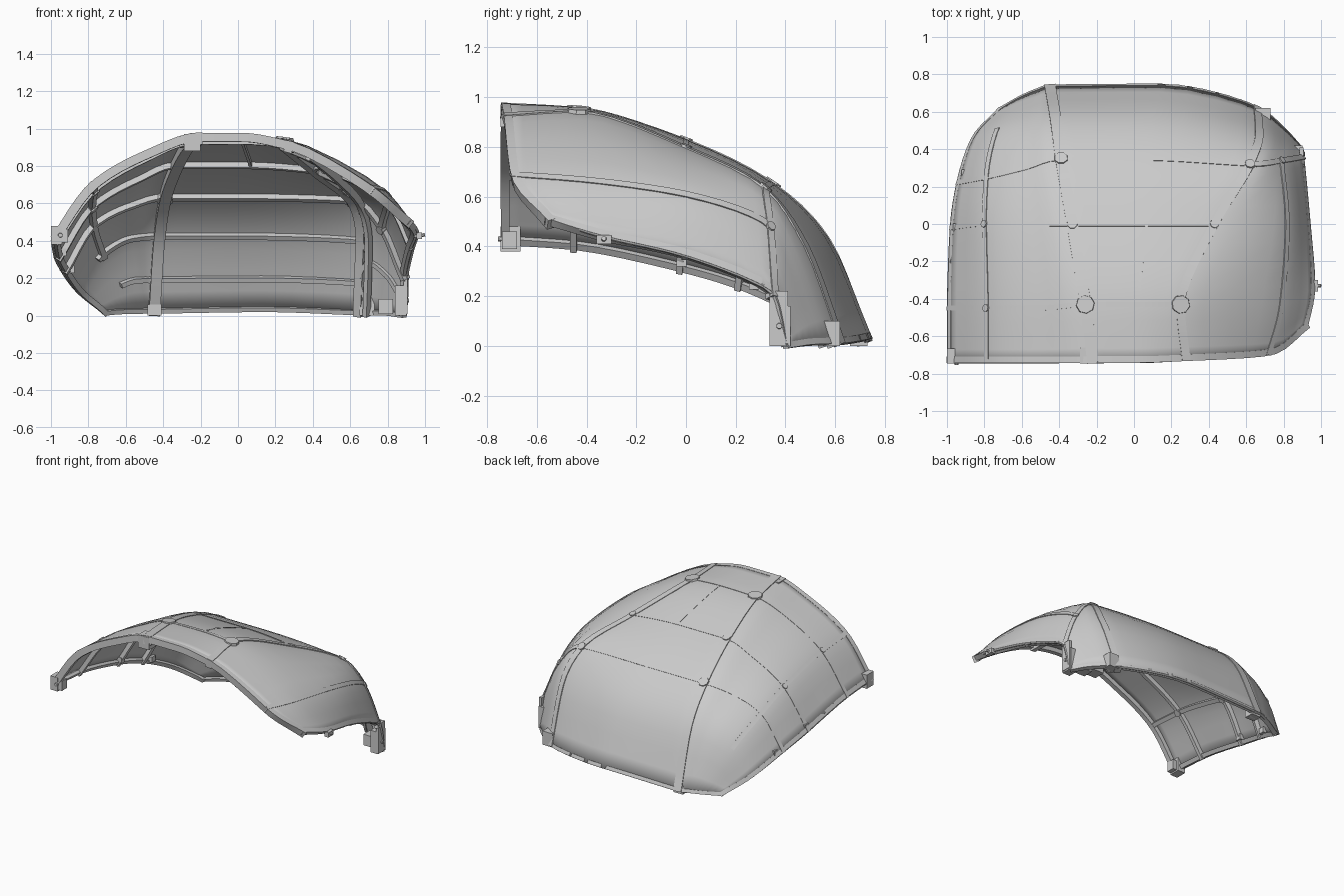
import bpy, bmesh, math
from mathutils import Vector, Matrix

if "Cube" in bpy.data.objects:
    bpy.data.objects.remove(bpy.data.objects["Cube"])

# Guide curves, left edge to right edge; each runs from the front rim to the back rim
GUIDES = [
    [(-1, -.74, .42), (-1, -.45, .40), (-.985, -.02, .31), (-.95, .22, .24), (-.87, .46, .13), (-.72, .62, .02)],
    [(-.79, -.74, .71), (-.79, -.45, .69), (-.8, 0, .60), (-.79, .25, .50), (-.74, .49, .34), (-.6, .69, .02)],
    [(-.5, -.74, .88), (-.51, -.45, .86), (-.55, 0, .75), (-.58, .30, .61), (-.57, .53, .43), (-.52, .725, .02)],
    [(-.22, -.74, .975), (-.26, -.43, .955), (-.33, 0, .83), (-.39, .35, .655), (-.42, .57, .44), (-.45, .745, .02)],
    [(.02, -.74, .975), (0, -.43, .96), (.03, 0, .83), (.07, .35, .655), (.1, .57, .44), (.15, .75, .03)],
    [(.28, -.73, .93), (.25, -.43, .945), (.43, 0, .80), (.62, .32, .635), (.67, .48, .41), (.66, .63, .01)],
    [(.72, -.70, .69), (.79, -.43, .67), (.82, 0, .61), (.79, .34, .48), (.81, .42, .30), (.8, .52, .01)],
    [(.93, -.55, .51), (.97, -.33, .44), (.945, 0, .36), (.91, .36, .20), (.905, .39, .10), (.9, .41, 0)],
]
U, V = len(GUIDES) - 1, 5


def spline(vals, t):
    """Monotone cubic through evenly numbered values."""
    n = len(vals)
    i = min(int(t), n - 2)
    f = t - i
    d = [b - a for a, b in zip(vals, vals[1:])]

    def slope(k):
        if k == 0 or k == n - 1:
            return d[0] if k == 0 else d[-1]
        a, b = d[k - 1], d[k]
        return 2 * a * b / (a + b) if a * b > 0 else 0
    return (vals[i] * (1 + 2 * f) * (1 - f) ** 2 + slope(i) * f * (1 - f) ** 2
            + vals[i + 1] * f * f * (3 - 2 * f) + slope(i + 1) * f * f * (f - 1))


def surf(u, v):
    u, v = max(0, min(U, u)), max(0, min(V, v))
    return Vector([spline([spline([p[k] for p in g], v) for g in GUIDES], u) for k in range(3)])


def normal(u, v):
    e = .08
    return (surf(u + e, v) - surf(u - e, v)).cross(surf(u, v + e) - surf(u, v - e)).normalized()


def make(name, verts, faces, smooth=True):
    me = bpy.data.meshes.new(name)
    me.from_pydata([tuple(v) for v in verts], [], faces)
    bm = bmesh.new()
    bm.from_mesh(me)
    if name != "shell_skin":
        bmesh.ops.recalc_face_normals(bm, faces=bm.faces)
    bm.to_mesh(me)
    bm.free()
    ob = bpy.data.objects.new(name, me)
    bpy.context.collection.objects.link(ob)
    if smooth:
        bpy.ops.object.select_all(action='DESELECT')
        bpy.context.view_layer.objects.active = ob
        ob.select_set(True)
        bpy.ops.object.shade_smooth_by_angle(angle=math.radians(30))
    return ob


def rib(name, a, b, width=.03, depth=.045, n=14, out=.003, gap=0):
    """Rectangular bar that follows the skin from (u, v) a to (u, v) b."""
    uv = [(a[0] + (b[0] - a[0]) * i / n, a[1] + (b[1] - a[1]) * i / n) for i in range(n + 1)]
    pts = [surf(*q) for q in uv]
    verts, faces = [], []
    for i, q in enumerate(uv):
        nor = normal(*q)
        t = (pts[min(i + 1, n)] - pts[max(i - 1, 0)]).normalized()
        s = nor.cross(t).normalized() * width / 2
        top, low = pts[i] + nor * out - nor * gap, pts[i] - nor * (depth + gap)
        verts += [top - s, top + s, low + s, low - s]
        if i:
            k = 4 * i
            faces += [(k - 4 + j, k - 4 + (j + 1) % 4, k + (j + 1) % 4, k + j) for j in range(4)]
    e = 4 * n
    return make(name, verts, faces + [(3, 2, 1, 0), (e, e + 1, e + 2, e + 3)])


def box(name, lo, hi):
    v = [(x, y, z) for x in (lo[0], hi[0]) for y in (lo[1], hi[1]) for z in (lo[2], hi[2])]
    f = [(0, 1, 3, 2), (4, 6, 7, 5), (0, 4, 5, 1), (2, 3, 7, 6), (0, 2, 6, 4), (1, 5, 7, 3)]
    return make(name, v, f, False)


def disc(name, c, axis, r, h, n=8):
    """Short prism centred on c along axis."""
    axis = Vector(axis)
    m = Matrix.Translation(c) @ axis.to_track_quat('Z', 'Y').to_matrix().to_4x4()
    v = [m @ Vector((s * math.cos(math.tau * (i + .5) / n), s * math.sin(math.tau * (i + .5) / n), z))
         for z, s in ((-h / 2, r), (h / 2, r * .8)) for i in range(n)]
    f = [(i, (i + 1) % n, n + (i + 1) % n, n + i) for i in range(n)]
    return make(name, v, f + [tuple(range(n))[::-1], tuple(range(n, 2 * n))], False)


# Curved skin
R = 4
nu, nv = U * R, V * R
verts = [surf(i / R, j / R) for i in range(nu + 1) for j in range(nv + 1)]
w = nv + 1
faces = [(i * w + j, (i + 1) * w + j, (i + 1) * w + j + 1, i * w + j + 1) for i in range(nu) for j in range(nv)]
skin = make("shell_skin", verts, faces)
sol = skin.modifiers.new("thickness", 'SOLIDIFY')
sol.thickness, sol.offset = .014, -1

# Edge frame all round
rib("front_rim", (0, .05), (U, .05), .035, .045, 32, .002)
rib("back_rim", (0, V - .03), (U, V - .03), .025, .03, 32, .001)
rib("left_rim", (.06, 0), (.06, V), .03, .035, 24, .001)
rib("right_rim", (U - .07, 0), (U - .07, V), .03, .035, 24, .001)

# Long ribs, front to back
rib("left_main_rib", (3, 0), (3, V), .06, .06, 26)
rib("left_stringer", (1, 0), (1, 4.1), .03, .045, 20)
rib("right_stringer", (6, 0), (6, 3), .03, .045, 18)
rib("center_stub", (4.1, 1), (4.1, 2), .015, .04, 8, .001)

# Right main rib is a truss: two rails with zigzag struts
rib("right_main_rib", (5, 0), (5, V), .045, .06, 26)
rib("right_second_rail", (5.3, .8), (5.3, V), .025, .04, 22, 0, .03)
for i in range(12):
    a, b = (5, 5.3) if i % 2 else (5.3, 5)
    rib("truss_strut", (a, .9 + i * .33), (b, 1.23 + i * .33), .018, .02, 2, 0, .04)

# Cross ribs
for v, u0, u1 in ((1, 0, 5), (2, 0, 5), (3, 0, 5), (4, .8, 5), (4.6, 1.2, 5)):
    rib("cross_rib", (u0, v), (u1, v), .026, .045, 22, .002 if v < 4 else -.005)
rib("right_corner_rib", (5, 3), (U, 3), .03, .045, 12)
for v in (1, 2, 4.3):
    rib("right_cross_rib", (5.3, v), (U, v), .024, .035, 10, -.006)

# Joint hubs where ribs cross
for u, v, r in ((3, 1, .06), (5, 1, .06), (3, 2, .035), (3, 3, .045), (5, 2, .03), (5, 3, .035),
                (1, 1, .025), (1, 2, .025), (6, 3, .025)):
    n = normal(u, v)
    disc("joint_hub", surf(u, v) - n * .022, n, r, .062)

# Mounting blocks at the frame ends
box("front_left_foot", (-1, -.745, .38), (-.94, -.665, .48))
box("front_left_foot_pad", (-.94, -.74, .39), (-.91, -.68, .46))
disc("foot_bolt", (-.95, -.745, .43), (0, -1, 0), .014, .02)
box("front_top_block", (-.29, -.745, .88), (-.2, -.66, .97))
box("left_rib_foot", (-.485, .66, 0), (-.41, .73, .06))
box("right_rib_foot", (.65, .55, 0), (.73, .62, .1))
box("right_rear_foot", (.84, .335, 0), (.9, .42, .16))
box("right_rear_foot_inner", (.75, .38, .01), (.83, .46, .09))
box("right_rear_flange", (.885, .335, .01), (.905, .41, .22))
disc("rear_foot_bolt", (.905, .375, .08), (1, 0, 0), .014, .02)

# Side clip on the right rim and small brackets on the left rim
box("side_clip", (.955, -.36, .41), (.985, -.30, .445))
disc("side_clip_pin", (.985, -.33, .43), (1, 0, .2), .012, .03)
for v in (2, 3.2):
    p = surf(.1, v)
    box("left_bracket", p + Vector((.0, -.02, -.02)), p + Vector((.05, .02, .02)))
